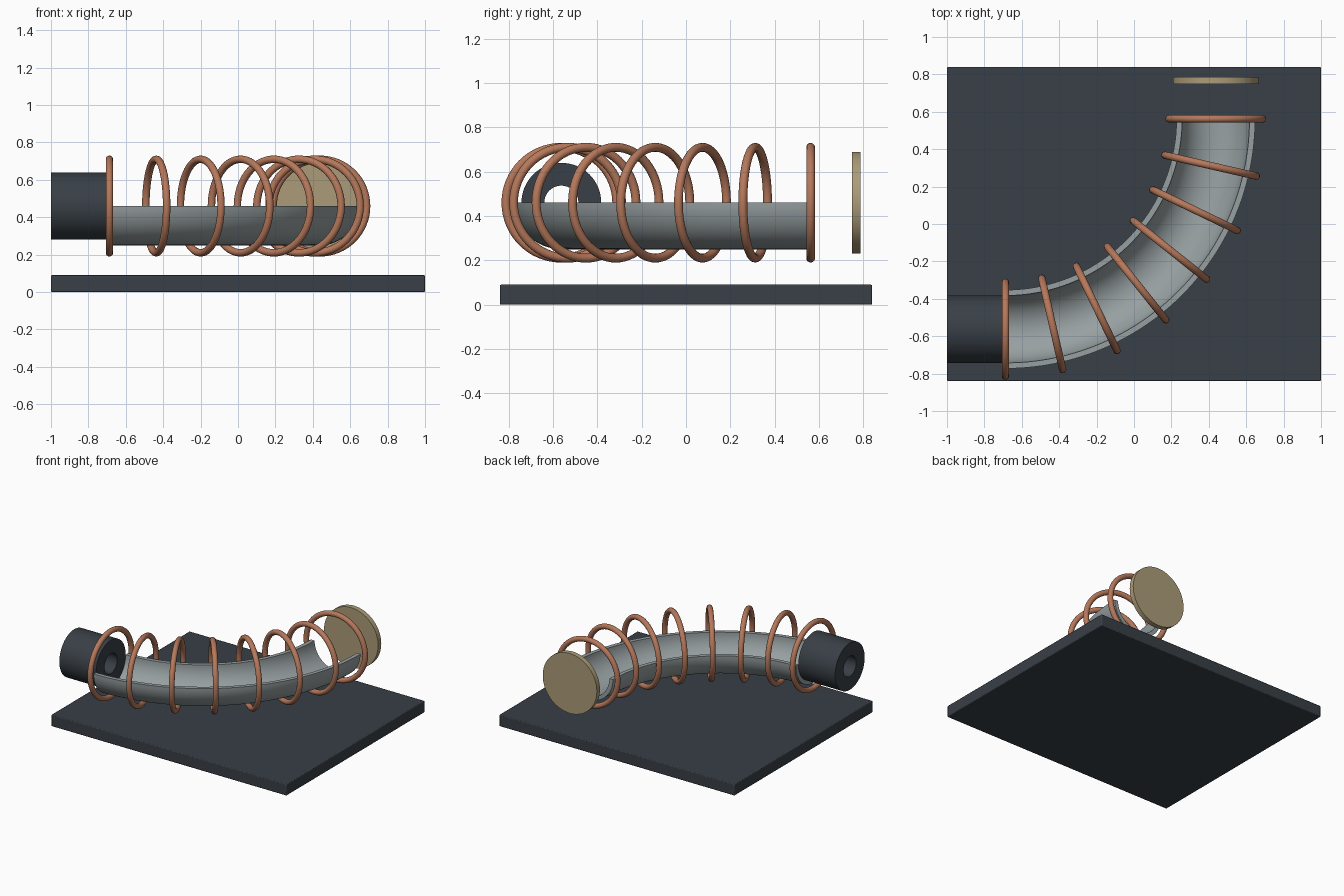
import bpy, bmesh, math
from mathutils import Matrix, Vector

if "Cube" in bpy.data.objects:
    bpy.data.objects.remove(bpy.data.objects["Cube"])

def material(name, rgb):
    m = bpy.data.materials.new(name)
    m.diffuse_color = (*rgb, 1)
    m.use_nodes = True
    m.node_tree.nodes["Principled BSDF"].inputs["Base Color"].default_value = m.diffuse_color
    return m

DARK = material("dark slate", (0.040, 0.050, 0.061))
GREY = material("steel grey", (0.31, 0.35, 0.36))
COPPER = material("copper", (0.47, 0.19, 0.105))
TAN = material("tan", (0.41, 0.33, 0.19))

R, CX, CY, CZ = 1.125, -0.6875, 0.5625, 0.46   # bend radius and centre

def frame(a):
    """Matrix at bend angle a: local x points outward, y up, z along the path."""
    out = Vector((math.sin(a), -math.cos(a), 0))
    up = Vector((0, 0, 1))
    along = Vector((math.cos(a), math.sin(a), 0))
    m = Matrix((out, up, along)).transposed().to_4x4()
    m.translation = Vector((CX, CY, CZ)) + out * R
    return m

def sweep(name, mat, profile, frames, closed=False):
    """Loft a closed profile through a list of matrices."""
    bm = bmesh.new()
    loops = [[bm.verts.new(f @ Vector(p)) for p in profile] for f in frames]
    n, k = len(profile), len(loops)
    for i in range(k if closed else k - 1):
        a, b = loops[i], loops[(i + 1) % k]
        for j in range(n):
            bm.faces.new((a[j], a[(j + 1) % n], b[(j + 1) % n], b[j]))
    return bm, loops, name, mat

def finish(bm, name, mat):
    bmesh.ops.recalc_face_normals(bm, faces=bm.faces[:])
    me = bpy.data.meshes.new(name)
    bm.to_mesh(me)
    bm.free()
    ob = bpy.data.objects.new(name, me)
    bpy.context.collection.objects.link(ob)
    me.materials.append(mat)
    bpy.ops.object.select_all(action='DESELECT')
    ob.select_set(True)
    bpy.context.view_layer.objects.active = ob
    bpy.ops.object.shade_smooth_by_angle(angle=math.radians(35))
    return ob

def bevel(ob, width):
    b = ob.modifiers.new("edge", 'BEVEL')
    b.width, b.segments = width, 2

# base plate
bm = bmesh.new()
bmesh.ops.create_cube(bm, size=1, matrix=Matrix.Translation((0, 0, 0.045)) @ Matrix.Diagonal((2, 1.68, 0.09, 1)))
bevel(finish(bm, "base_plate", DARK), 0.006)

# curved half-pipe trough with open top
def arc(r, a0, a1, n=32):
    return [(r * math.cos(a0 + (a1 - a0) * i / n), r * math.sin(a0 + (a1 - a0) * i / n), 0)
            for i in range(n + 1)]

N = 32
profile = arc(0.21, math.pi, 2 * math.pi, N) + arc(0.18, 2 * math.pi, math.pi, N)
bm, loops, *_ = sweep("trough", GREY, profile, [frame(math.pi / 2 * i / 64) for i in range(65)])
for lp in (loops[0], loops[-1]):                # end caps
    for j in range(N):
        bm.faces.new((lp[j], lp[j + 1], lp[-2 - j], lp[-1 - j]))
finish(bm, "trough", GREY)

# copper rings spaced along the bend
for i in range(8):
    circle = [(0.25 + p[0], 0, p[1]) for p in arc(0.02, 0, 2 * math.pi, 14)[:-1]]
    f = frame(math.pi / 2 * i / 7)
    spins = [f @ Matrix.Rotation(2 * math.pi * s / 64, 4, 'Z') for s in range(64)]
    bm, *_ = sweep("ring", COPPER, circle, spins, closed=True)
    finish(bm, f"coil_ring_{i + 1}", COPPER)

# hollow source barrel
wall = [(0.18, 0, -0.3125), (0.18, 0, 0), (0.077, 0, 0), (0.077, 0, -0.3125)]
spins = [frame(0) @ Matrix.Rotation(2 * math.pi * s / 64, 4, 'Z') for s in range(64)]
bm, *_ = sweep("barrel", DARK, wall, spins, closed=True)
finish(bm, "source_barrel", DARK)

# target disc beyond the outlet
bm = bmesh.new()
bmesh.ops.create_cone(bm, cap_ends=True, segments=64, radius1=0.23, radius2=0.23, depth=0.038,
                      matrix=Matrix.Translation((CX + R, 0.768, CZ)) @ Matrix.Rotation(math.pi / 2, 4, 'X'))
finish(bm, "target_disc", TAN)
